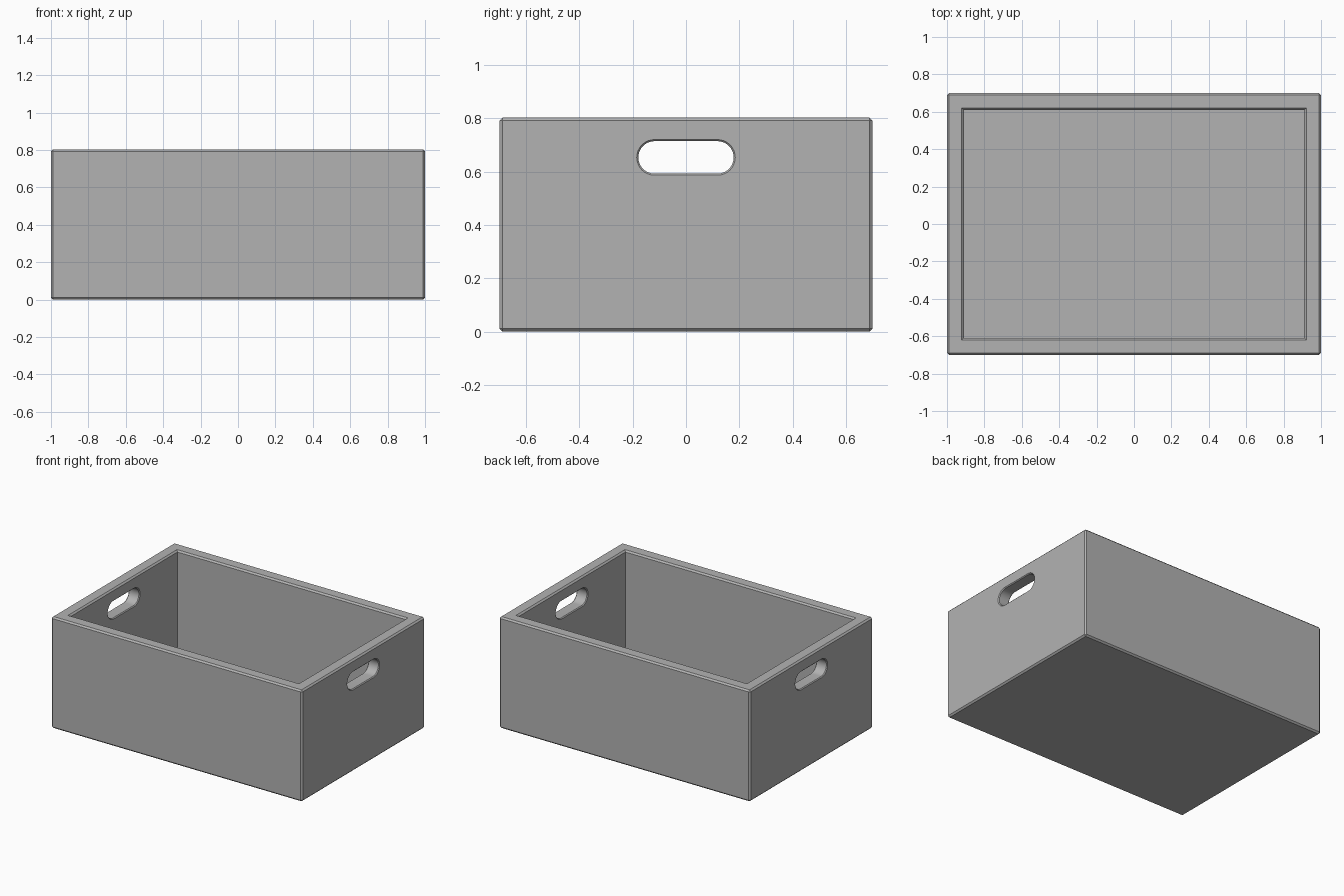
import bpy, bmesh, math
from mathutils import Vector

HALF_X, HALF_Y, HEIGHT = 1.0, 0.7, 0.803
WALL, FLOOR, CHAMFER = 0.09, 0.09, 0.011

default = bpy.data.objects.get("Cube")
if default:
    bpy.data.objects.remove(default, do_unlink=True)

grey = bpy.data.materials.new("plain grey")
grey.use_nodes = True
grey.diffuse_color = (0.45, 0.45, 0.45, 1)
grey.node_tree.nodes["Principled BSDF"].inputs["Base Color"].default_value = grey.diffuse_color


def make_object(name, bm):
    bmesh.ops.recalc_face_normals(bm, faces=bm.faces)
    mesh = bpy.data.meshes.new(name)
    bm.to_mesh(mesh)
    bm.free()
    mesh.materials.append(grey)
    obj = bpy.data.objects.new(name, mesh)
    bpy.context.collection.objects.link(obj)
    return obj


def make_crate():
    """Hollow open box with chamfered outer and rim edges."""
    bm = bmesh.new()
    bmesh.ops.create_cube(bm, size=2)
    for v in bm.verts:
        v.co = Vector((v.co.x * HALF_X, v.co.y * HALF_Y, (v.co.z + 1) / 2 * HEIGHT))
    top = max(bm.faces, key=lambda f: f.calc_center_median().z)
    bmesh.ops.inset_region(bm, faces=[top], thickness=WALL, use_even_offset=True)
    # Push the inset face down to form the cavity
    cavity = bmesh.ops.extrude_discrete_faces(bm, faces=[top])["faces"][0]
    for v in cavity.verts:
        v.co.z = FLOOR
    bm.normal_update()
    bm.edges.ensure_lookup_table()
    sharp = [e for e in bm.edges if e.is_manifold and e.calc_face_angle_signed() > 0.5]
    bmesh.ops.bevel(bm, geom=sharp, offset=CHAMFER, segments=1, affect='EDGES')
    return make_object("crate", bm)


def make_slot_cutter(side):
    """Rounded slot that flares slightly at both wall surfaces."""
    narrow, wide, lip = 0.061, 0.067, 0.006
    inner = HALF_X - WALL
    stations = [(inner - 0.06, wide), (inner, wide), (inner + lip, narrow),
                (HALF_X - lip, narrow), (HALF_X, wide), (HALF_X + 0.06, wide)]
    bm = bmesh.new()
    rings = []
    steps = 16
    for x, radius in stations:
        ring = []
        for end in (1, -1):
            for i in range(steps + 1):
                a = math.pi * (i / steps - 0.5)
                ring.append(bm.verts.new((side * x,
                                          end * (0.118 + radius * math.cos(a)),
                                          0.654 + end * radius * math.sin(a))))
        rings.append(ring)
    for a, b in zip(rings, rings[1:]):
        for i in range(len(a)):
            j = (i + 1) % len(a)
            bm.faces.new((a[i], a[j], b[j], b[i]))
    bm.faces.new(rings[0])
    bm.faces.new(rings[-1])
    return make_object("handle_slot_cutter", bm)


crate = make_crate()
bpy.ops.object.select_all(action='DESELECT')
bpy.context.view_layer.objects.active = crate
crate.select_set(True)

# Handle slots through both short walls
for side in (1, -1):
    cutter = make_slot_cutter(side)
    cut = crate.modifiers.new("handle_slot", 'BOOLEAN')
    cut.operation = 'DIFFERENCE'
    cut.solver = 'EXACT'
    cut.object = cutter
    bpy.ops.object.modifier_apply(modifier=cut.name)
    bpy.data.objects.remove(cutter, do_unlink=True)

bpy.ops.object.shade_smooth_by_angle(angle=math.radians(25))
